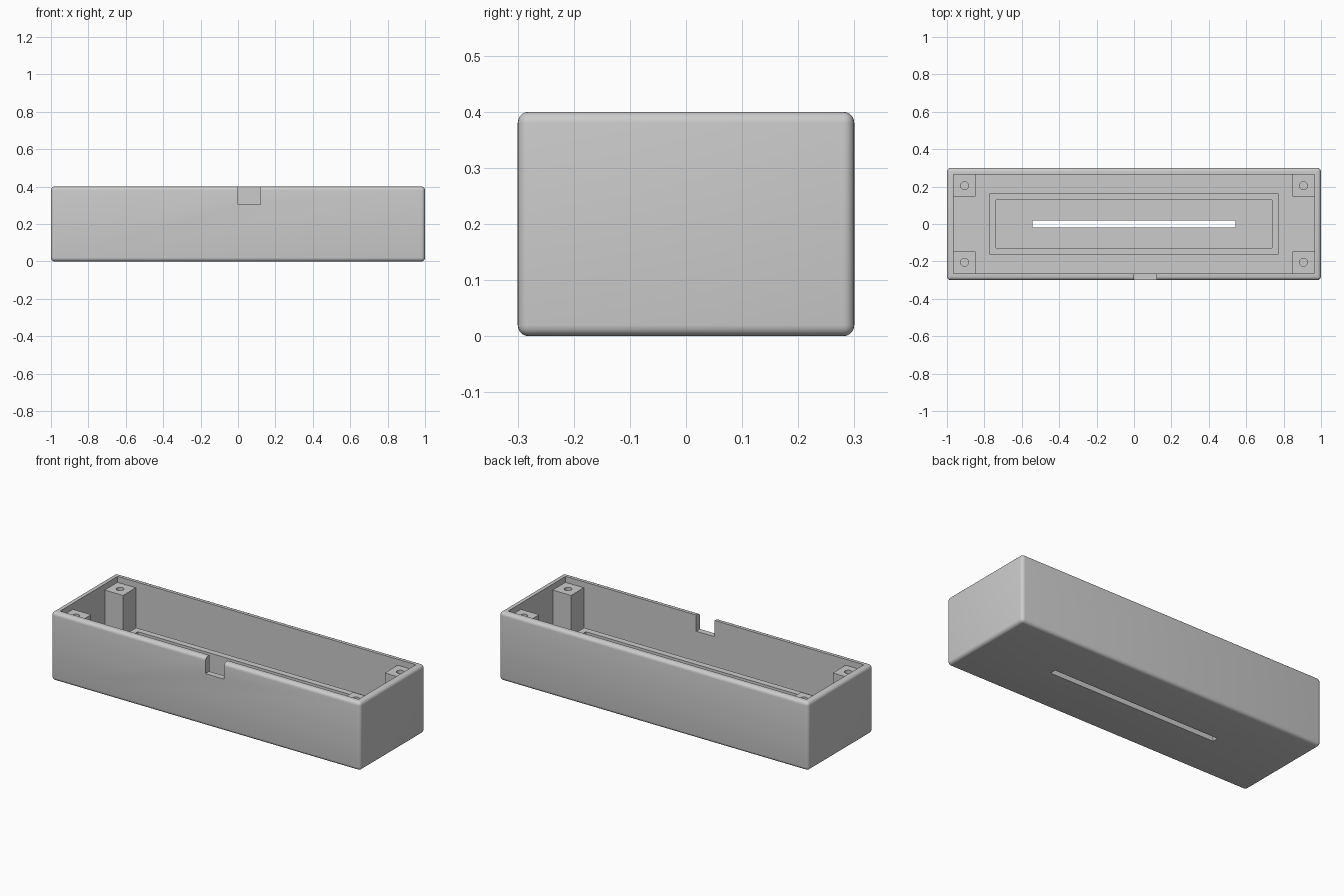
import bpy
import math

default = bpy.data.objects.get("Cube")
if default:
    bpy.data.objects.remove(default, do_unlink=True)

grey = bpy.data.materials.new("plain grey")
grey.use_nodes = True
grey.diffuse_color = (0.6, 0.6, 0.6, 1)
grey.node_tree.nodes["Principled BSDF"].inputs["Base Color"].default_value = (0.6, 0.6, 0.6, 1)


def box(name, low, high):
    """Box spanning two opposite corners."""
    centre = [(a + b) / 2 for a, b in zip(low, high)]
    bpy.ops.mesh.primitive_cube_add(size=1, location=centre)
    obj = bpy.context.object
    obj.name = name
    obj.scale = [b - a for a, b in zip(low, high)]
    bpy.ops.object.transform_apply(location=True, rotation=False, scale=True)
    obj.data.materials.append(grey)
    return obj


def apply_modifier(obj, mod):
    bpy.context.view_layer.objects.active = obj
    bpy.ops.object.modifier_apply(modifier=mod.name)


def cut(obj, cutter):
    """Subtract the cutter, then discard it."""
    mod = obj.modifiers.new("cut", 'BOOLEAN')
    mod.operation = 'DIFFERENCE'
    mod.solver = 'EXACT'
    mod.object = cutter
    apply_modifier(obj, mod)
    bpy.data.objects.remove(cutter, do_unlink=True)


def smooth(obj):
    bpy.ops.object.select_all(action='DESELECT')
    obj.select_set(True)
    bpy.context.view_layer.objects.active = obj
    bpy.ops.object.shade_smooth_by_angle(angle=math.radians(30))


FLOOR = 0.035
INNER_X, INNER_Y = 0.965, 0.265
POST_TOP = 0.365
RIDGE_TOP = 0.19

# Rounded outer case, hollowed from the top
case = box("case", (-1, -0.3, 0), (1, 0.3, 0.4))
bevel = case.modifiers.new("rounding", 'BEVEL')
bevel.width = 0.02
bevel.segments = 5
apply_modifier(case, bevel)
cut(case, box("cavity", (-INNER_X, -INNER_Y, FLOOR), (INNER_X, INNER_Y, 0.5)))

# Slot through the floor and cable notch in the front wall
cut(case, box("slot", (-0.543, -0.018, -0.1), (0.543, 0.018, 0.1)))
cut(case, box("notch", (0, -0.4, 0.305), (0.12, -0.2, 0.5)))
smooth(case)

# Raised frame around the slot
frame = box("floor_frame", (-0.773, -0.163, FLOOR - 0.01), (0.773, 0.163, RIDGE_TOP))
cut(frame, box("frame_opening", (-0.737, -0.127, 0), (0.737, 0.127, 0.5)))

# Four corner posts with screw holes
for sx, side in ((1, "left"), (-1, "right")):
    for sy, end in ((-1, "front"), (1, "back")):
        xs = sorted((sx * 0.847, sx * (INNER_X + 0.005)))
        ys = sorted((sy * 0.147, sy * (INNER_Y + 0.005)))
        post = box(f"{end}_{side}_post", (xs[0], ys[0], FLOOR - 0.01), (xs[1], ys[1], POST_TOP))
        bpy.ops.mesh.primitive_cylinder_add(vertices=32, radius=0.021, depth=0.3,
                                            location=(sx * 0.906, sy * 0.205, POST_TOP))
        cut(post, bpy.context.object)
        smooth(post)
